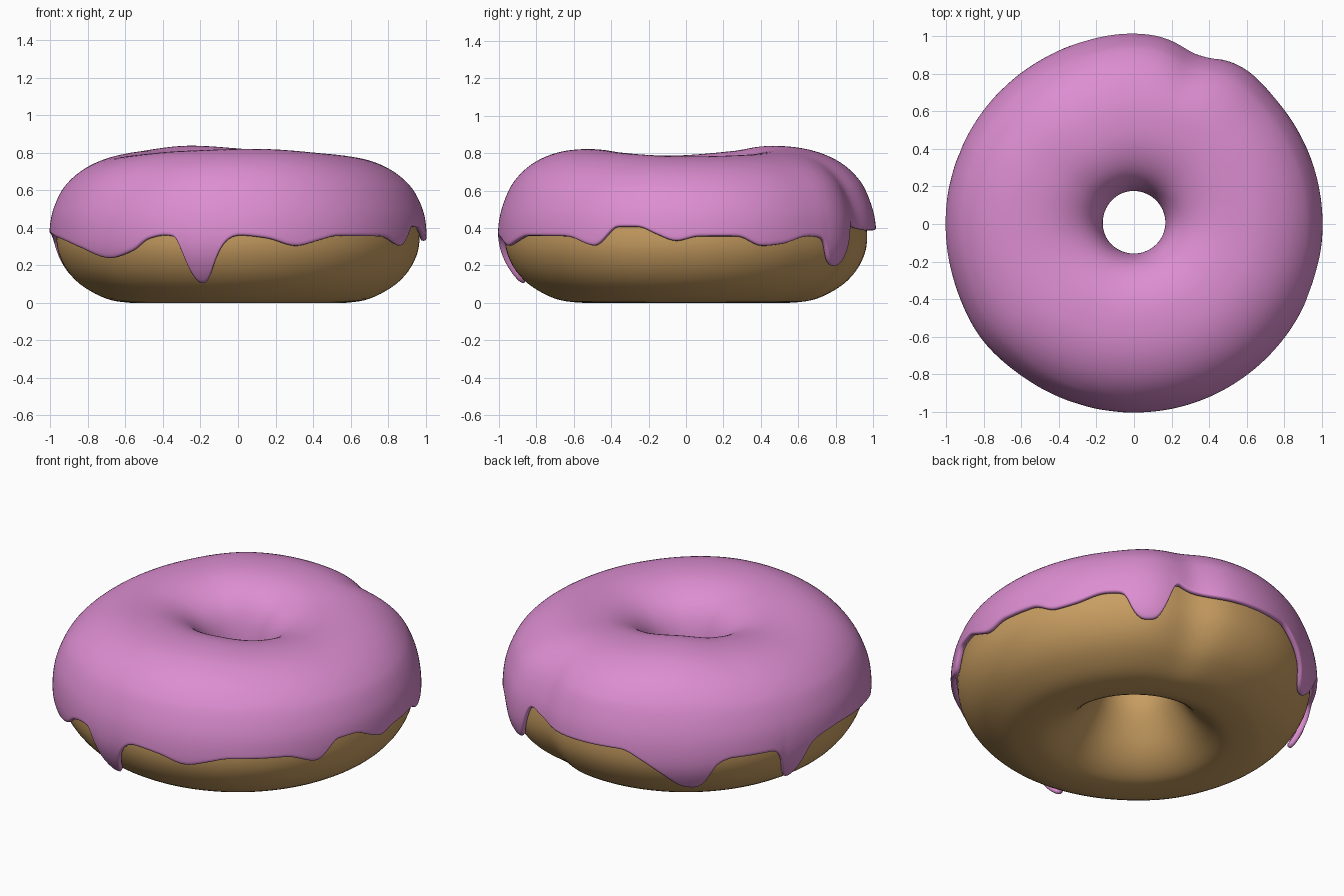
import bpy
from math import sin, cos, radians, pi, exp, atan2

if "Cube" in bpy.data.objects:
    bpy.data.objects.remove(bpy.data.objects["Cube"])

# dough cross-section (radius, height), starting in the hole and going over the top
PROFILE = [(.197, .40), (.205, .53), (.24, .63), (.31, .70), (.42, .745), (.55, .755),
           (.68, .738), (.80, .685), (.89, .605), (.945, .50), (.966, .40), (.963, .29),
           (.925, .195), (.865, .12), (.79, .065), (.70, .022), (.61, .004), (.5, .002),
           (.41, .04), (.33, .11), (.26, .21), (.21, .31)]
# icing edge height by angle, going round anticlockwise from +x
EDGE = [(-178, .365), (-168, .35), (-158, .33), (-146, .29), (-134, .24), (-124, .28),
        (-119, .335), (-113, .355), (-109, .345), (-107, .24), (-104.5, .135), (-102, .11),
        (-99.5, .14), (-97, .24), (-93.5, .33), (-90, .355), (-81, .34), (-72, .30),
        (-64, .33), (-58, .352), (-40, .35), (-29, .30), (-25.5, .345), (-22, .40),
        (-15, .40), (-9, .36), (-3, .325), (4, .35), (16, .35), (24, .30), (31, .31),
        (41, .35), (47, .34), (50, .235), (53, .20), (57, .205), (60, .28), (63.5, .43),
        (69, .40), (80, .38), (104, .385), (111, .33), (118, .25), (124, .175), (128, .165),
        (131, .20), (134.5, .31), (140, .345), (154, .345), (157, .29), (159.5, .16),
        (162, .14), (164.5, .20), (168, .32), (174, .355)]
CREST = [(-170, .0), (-120, .025), (-80, .035), (-35, .01), (0, -.005), (40, .005),
         (80, .03), (118, .052), (150, .025)]
INNER = [(-150, .45), (-80, .42), (-10, .44), (50, .40), (110, .44), (160, .40)]


def periodic(points, a):
    """Smooth interpolation through angle/value pairs without overshoot."""
    pts = ([(x - 360, y) for x, y in points[-2:]] + points +
           [(x + 360, y) for x, y in points[:3]])

    def slope(i):
        d0 = (pts[i][1] - pts[i - 1][1]) / (pts[i][0] - pts[i - 1][0])
        d1 = (pts[i + 1][1] - pts[i][1]) / (pts[i + 1][0] - pts[i][0])
        return 0 if d0 * d1 <= 0 else 2 * d0 * d1 / (d0 + d1)
    for i in range(1, len(pts) - 2):
        if pts[i][0] <= a <= pts[i + 1][0]:
            h = pts[i + 1][0] - pts[i][0]
            t = (a - pts[i][0]) / h
            return (pts[i][1] * (1 + 2 * t) * (1 - t) ** 2 + slope(i) * h * t * (1 - t) ** 2 +
                    pts[i + 1][1] * t * t * (3 - 2 * t) + slope(i + 1) * h * t * t * (t - 1))
    return points[0][1]


def section(u):
    """Point on the closed cross-section curve."""
    n, i = len(PROFILE), int(u // 1)
    t = u - i
    p = [PROFILE[(i + k) % n] for k in (-1, 0, 1, 2)]
    return [.5 * (2 * b + (c - a) * t + (2 * a - 5 * b + 4 * c - d) * t * t +
                  (3 * b - a - 3 * c + d) * t ** 3) for a, b, c, d in zip(*p)]


def bell(a, centre, width):
    d = (a - centre + 180) % 360 - 180
    return exp(-(d / width) ** 2)


def place(u, a, lift=0):
    """Revolve a section point, with the hand-shaped bumps."""
    r, z = section(u)
    s = max(0, min(1, (z - .42) / .3))
    s = s * s * (3 - 2 * s)
    outer = max(0, min(1, (r - .6) / .3))
    z += periodic(CREST, a) * s
    r += outer * (.012 * bell(a, -143, 12) - .04 * bell(a, 70, 8) + .012 * bell(a, 53, 8))
    r += lift * outer * (.012 * bell(a, 92, 16) + .006)
    shift = .015 * max(0, 1 - r / .5)
    return (r * cos(radians(a)), r * sin(radians(a)) + shift, z)


def find(lo, hi, height):
    """Section parameter where the height is reached between lo and hi."""
    sign = 1 if section(hi)[1] > section(lo)[1] else -1
    for _ in range(30):
        mid = (lo + hi) / 2
        if (section(mid)[1] - height) * sign < 0:
            lo = mid
        else:
            hi = mid
    return lo


def build(name, columns, closed, colour):
    cols, rows = len(columns), len(columns[0])
    verts = [v for c in columns for v in c]
    faces = []
    for i in range(cols):
        k = (i + 1) % cols
        for j in range(rows if closed else rows - 1):
            m = (j + 1) % rows
            faces.append((i * rows + j, i * rows + m, k * rows + m, k * rows + j))
    mesh = bpy.data.meshes.new(name)
    mesh.from_pydata(verts, [], faces)
    mesh.update()
    ob = bpy.data.objects.new(name, mesh)
    bpy.context.collection.objects.link(ob)
    mat = bpy.data.materials.new(name + "_colour")
    mat.diffuse_color = colour
    mat.use_nodes = True
    mat.node_tree.nodes["Principled BSDF"].inputs["Base Color"].default_value = mat.diffuse_color
    mesh.materials.append(mat)
    mesh.polygons.foreach_set("use_smooth", [True] * len(faces))
    return ob


# dough ring
n = len(PROFILE)
build("dough", [[place(j / 3, -180 + i * 2.5) for j in range(n * 3)] for i in range(144)],
      True, (.58, .34, .12, 1))

# icing shell: over the top, then down to the dripping edge
columns = []
COUNT = 220
for i in range(COUNT):
    a = -178 + i * 360 / COUNT
    if a > 180:
        a -= 360
    start = find(-.9, 1.5, periodic(INNER, a))
    end = find(8.2, 15, periodic(EDGE, a) + .004)
    us = [start + (8 - start) * j / 20 for j in range(20)]
    us += [8 + (end - 8) * j / 14 for j in range(15)]
    columns.append([place(u, a, 1) for u in us])
icing = build("icing", columns, False, (.72, .27, .64, 1))
# thickness goes outward from the dough
p = icing.data.polygons[10 * 34 + 12]
outward = 1 if p.normal.z > 0 else -1
solid = icing.modifiers.new("thickness", 'SOLIDIFY')
solid.thickness = .032
solid.offset = outward
sub = icing.modifiers.new("round", 'SUBSURF')
sub.levels = sub.render_levels = 1
